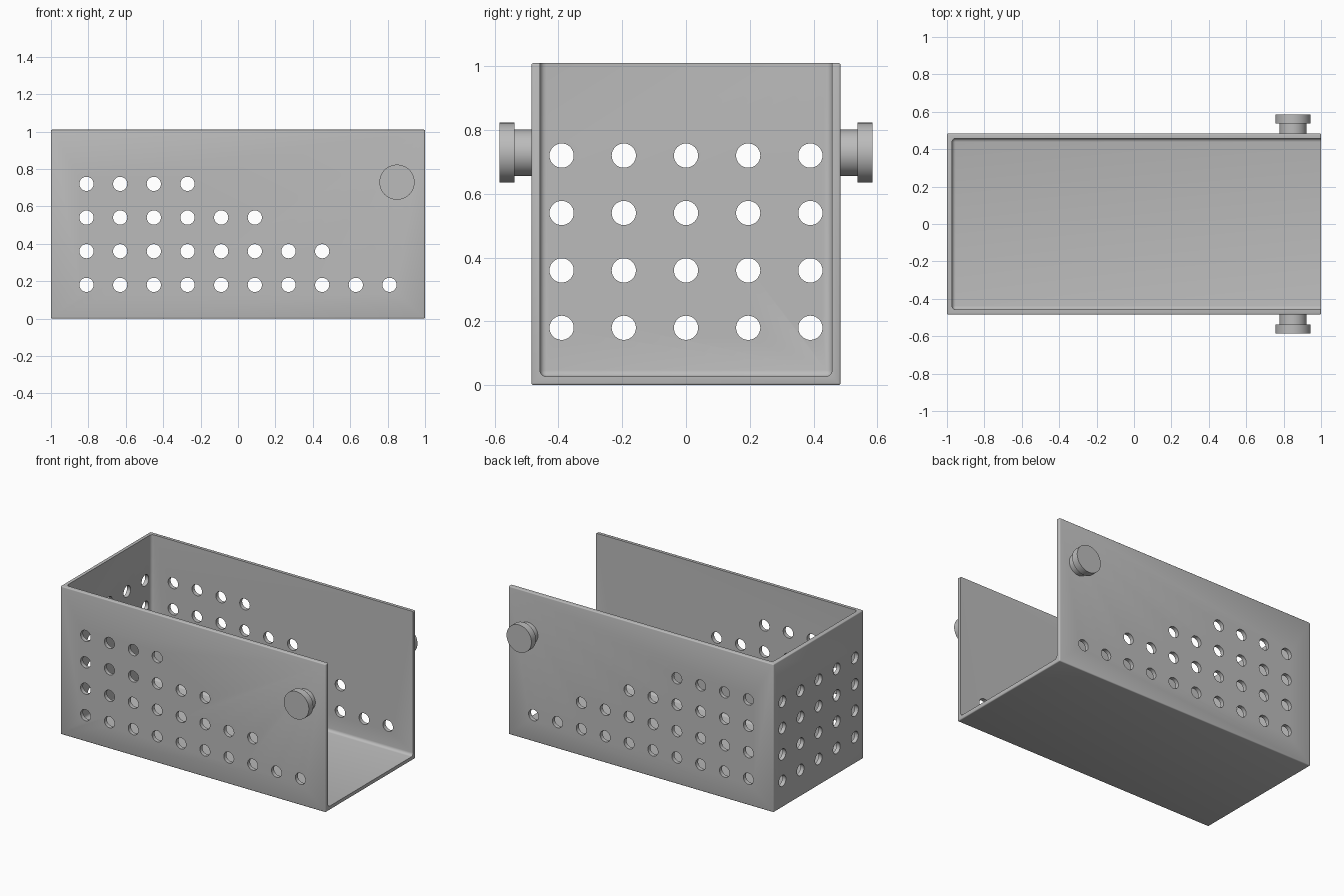
import bpy, bmesh, math
from mathutils import Matrix, Vector

if "Cube" in bpy.data.objects:
    bpy.data.objects.remove(bpy.data.objects["Cube"], do_unlink=True)

LENGTH, HALF_WIDTH, HEIGHT, WALL = 2.0, 0.485, 1.01, 0.027
PITCH, HOLE_R = 0.18, 0.038

grey = bpy.data.materials.new("plain_grey")
grey.use_nodes = True
colour = (0.5, 0.5, 0.5, 1)
grey.diffuse_color = colour
grey.node_tree.nodes["Principled BSDF"].inputs["Base Color"].default_value = colour


def make_object(name, bm):
    bmesh.ops.recalc_face_normals(bm, faces=bm.faces)
    mesh = bpy.data.meshes.new(name)
    bm.to_mesh(mesh)
    bm.free()
    mesh.materials.append(grey)
    obj = bpy.data.objects.new(name, mesh)
    bpy.context.collection.objects.link(obj)
    return obj


def rounded_box(name, low, high, radius, segments):
    low, high = Vector(low), Vector(high)
    bm = bmesh.new()
    place = Matrix.Translation((low + high) / 2) @ Matrix.Diagonal((*(high - low), 1))
    bmesh.ops.create_cube(bm, size=1, matrix=place)
    bmesh.ops.bevel(bm, geom=bm.edges[:], offset=radius, segments=segments,
                    profile=0.5, affect='EDGES')
    return make_object(name, bm)


def add_rod(bm, centre, axis, radius, length, sides=32):
    turn = Vector((0, 0, 1)).rotation_difference(Vector(axis)).to_matrix().to_4x4()
    bmesh.ops.create_cone(bm, cap_ends=True, segments=sides, radius1=radius,
                          radius2=radius, depth=length,
                          matrix=Matrix.Translation(centre) @ turn)


def cut(target, cutter):
    mod = target.modifiers.new("cut", 'BOOLEAN')
    mod.operation, mod.solver, mod.object = 'DIFFERENCE', 'EXACT', cutter
    bpy.context.view_layer.objects.active = target
    bpy.ops.object.modifier_apply(modifier=mod.name)
    bpy.data.objects.remove(cutter, do_unlink=True)


def smooth(obj):
    bpy.ops.object.select_all(action='DESELECT')
    obj.select_set(True)
    bpy.context.view_layer.objects.active = obj
    bpy.ops.object.shade_smooth_by_angle(angle=math.radians(35))


# Open tray: rounded block hollowed through its top and its +x end
tray = rounded_box("tray", (-LENGTH / 2, -HALF_WIDTH, 0),
                   (LENGTH / 2, HALF_WIDTH, HEIGHT), 0.007, 3)
cut(tray, rounded_box("hollow", (-LENGTH / 2 + WALL, -HALF_WIDTH + WALL, WALL),
                      (1.5, HALF_WIDTH - WALL, 1.5), 0.02, 4))

# Hole grid: stepped rows through both sides, full rows in the end wall
holes = bmesh.new()
for row, count in enumerate((10, 8, 6, 4)):
    z = PITCH * (row + 1)
    for i in range(count):
        add_rod(holes, (-0.81 + PITCH * i, 0, z), (0, 1, 0), HOLE_R, 1.2)
    for i in range(-2, 3):
        add_rod(holes, (-LENGTH / 2, 0.195 * i, z), (1, 0, 0), HOLE_R, 0.2)
cut(tray, make_object("hole_cutter", holes))
smooth(tray)

# Pivot knobs: a neck and a wider head on each side
for name, side in (("front_knob", -1), ("back_knob", 1)):
    bm = bmesh.new()
    rings = []
    for radius, y in ((0.073, 0.475), (0.073, 0.537), (0.094, 0.537), (0.094, 0.585)):
        place = Matrix.Translation((0.85, side * y, 0.729)) @ Matrix.Rotation(math.pi / 2, 4, 'X')
        rings.append(bmesh.ops.create_circle(bm, segments=48, radius=radius, matrix=place)["verts"])
    for a, b in zip(rings, rings[1:]):
        for i in range(len(a)):
            j = (i + 1) % len(a)
            bm.faces.new((a[i], a[j], b[j], b[i]))
    bm.faces.new(rings[0])
    bm.faces.new(rings[-1])
    smooth(make_object(name, bm))
